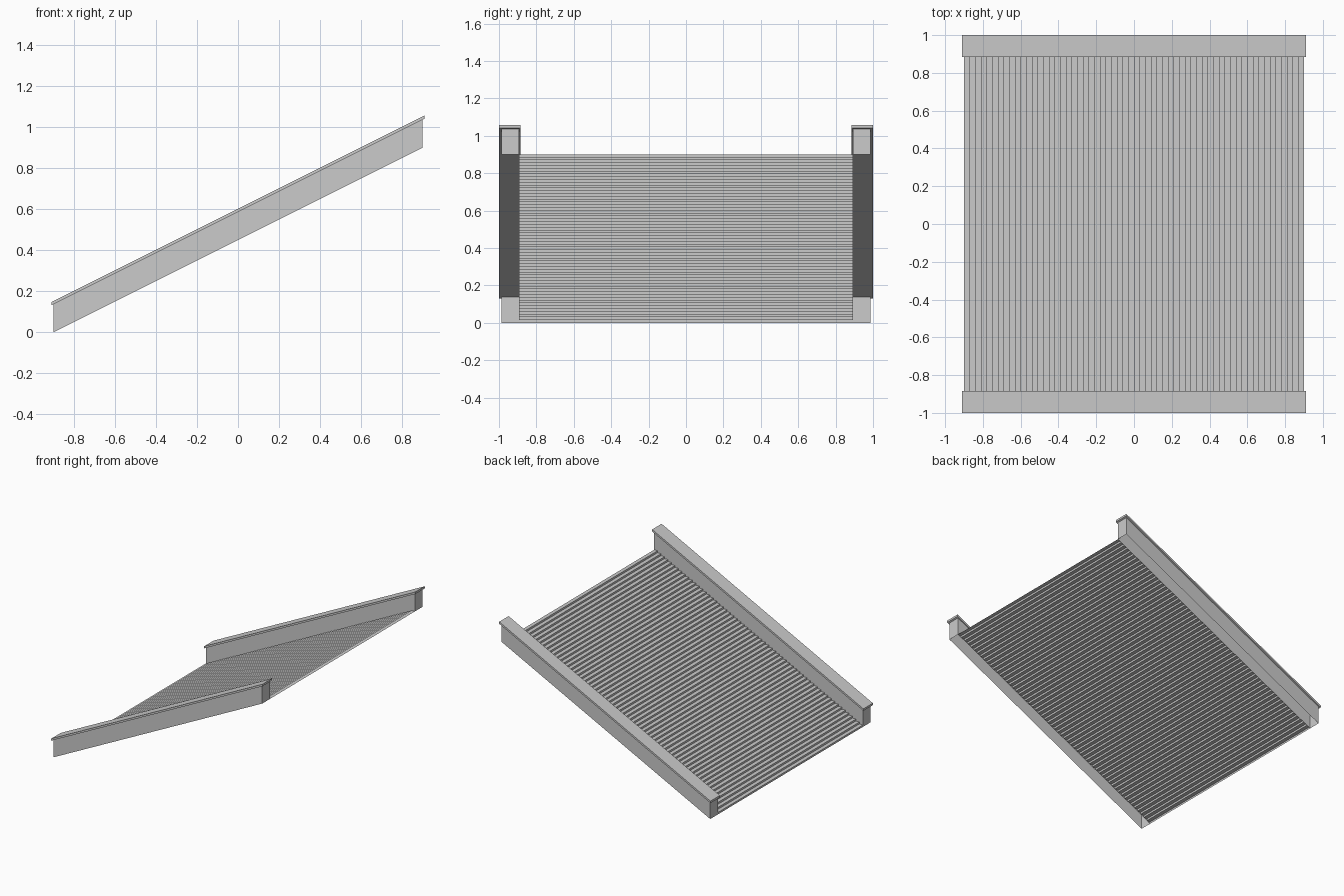
import bpy
import bmesh

STEPS = 60
HALF = 0.9            # half length of the flight
RISE = 0.9
INNER, OUTER = 0.893, 0.987

cube = bpy.data.objects.get("Cube")
if cube:
    bpy.data.objects.remove(cube, do_unlink=True)

grey = bpy.data.materials.new("plain grey")
grey.use_nodes = True
colour = (0.6, 0.6, 0.6, 1)
grey.diffuse_color = colour
grey.node_tree.nodes["Principled BSDF"].inputs["Base Color"].default_value = colour


def slope(x):
    return (x + HALF) * RISE / (2 * HALF)


def add_object(name, bm):
    mesh = bpy.data.meshes.new(name)
    bm.to_mesh(mesh)
    bm.free()
    mesh.materials.append(grey)
    obj = bpy.data.objects.new(name, mesh)
    bpy.context.collection.objects.link(obj)


def sloped_box(name, half_x, y0, y1, low, high, open_bottom=False):
    """Box sheared along the slope, with vertical ends."""
    bm = bmesh.new()
    bmesh.ops.create_cube(bm, size=2)
    if open_bottom:
        bm.normal_update()
        under = [f for f in bm.faces if f.normal.z < -0.5]
        bmesh.ops.delete(bm, geom=under, context='FACES_ONLY')
    for v in bm.verts:
        x = v.co.x * half_x
        y = y1 if v.co.y > 0 else y0
        v.co = (x, y, slope(x) + (high if v.co.z > 0 else low))
    add_object(name, bm)


# Thin folded sheet of risers and treads
bm = bmesh.new()
tread, riser = 2 * HALF / STEPS, RISE / STEPS
profile = [(-HALF, 0)]
for i in range(STEPS):
    x, z = -HALF + i * tread, (i + 1) * riser
    profile += [(x, z), (x + tread, z)]
rows = [[bm.verts.new((x, y, z)) for y in (-INNER, INNER)] for x, z in profile]
for a, b in zip(rows, rows[1:]):
    bm.faces.new((a[0], a[1], b[1], b[0]))
bmesh.ops.recalc_face_normals(bm, faces=bm.faces)
bm.normal_update()
if sum(f.normal.z for f in bm.faces) < 0:
    bmesh.ops.reverse_faces(bm, faces=bm.faces)
add_object("steps", bm)

# Hollow side walls with overhanging caps
for side, s in (("right", -1), ("left", 1)):
    y0, y1 = sorted((s * INNER, s * OUTER))
    sloped_box(side + "_side_wall", HALF, y0, y1, 0, 0.137, open_bottom=True)
    y0, y1 = sorted((s * 0.884, s * 1.0))
    sloped_box(side + "_wall_cap", 0.911, y0, y1, 0.137, 0.153)
